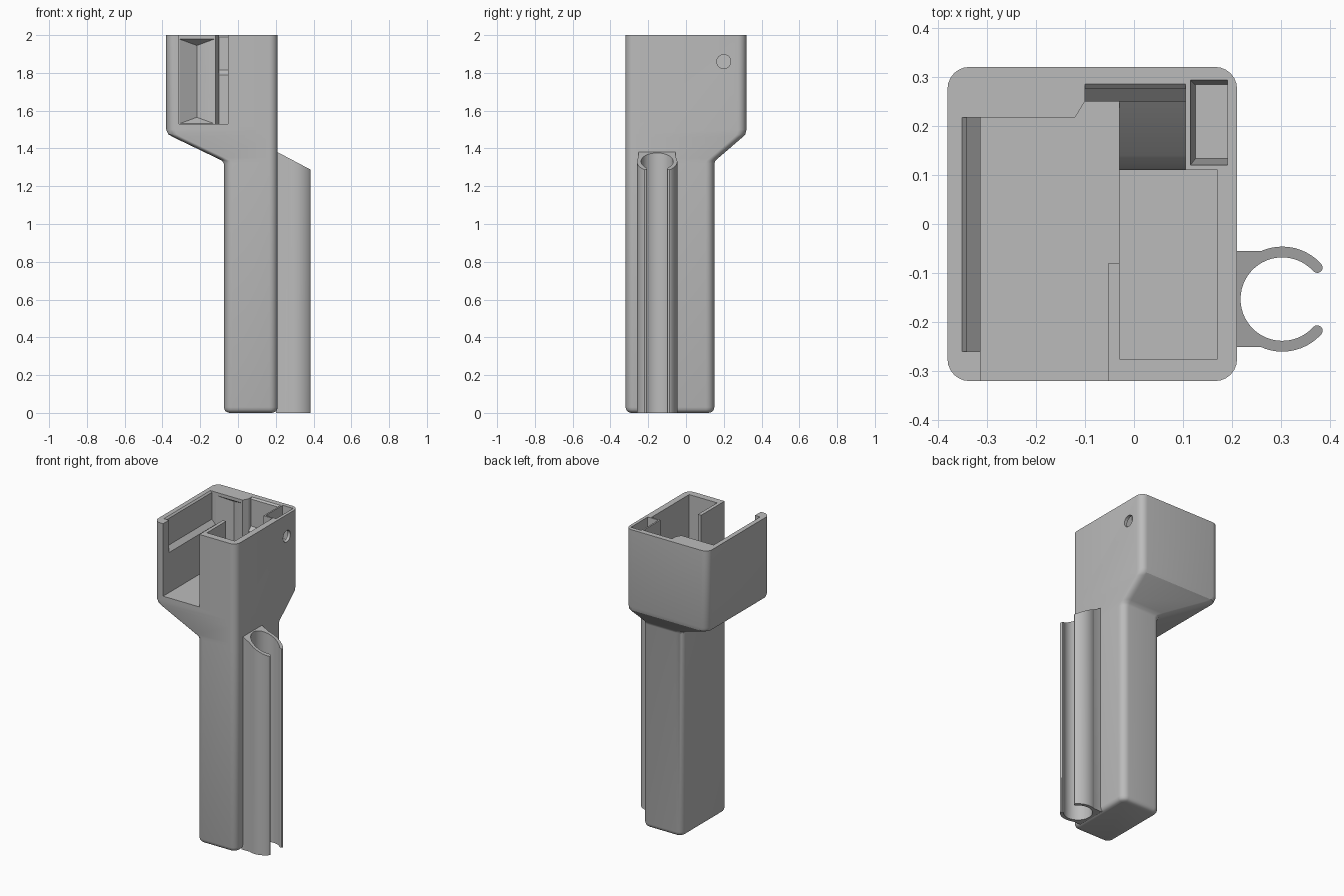
import bpy, bmesh
from math import sin, cos, pi, radians
from mathutils import Vector

cube = bpy.data.objects.get("Cube")
if cube:
    bpy.data.objects.remove(cube, do_unlink=True)

grey = bpy.data.materials.new("plain grey plastic")
grey.use_nodes = True
colour = (0.5, 0.5, 0.5, 1)
grey.diffuse_color = colour
grey.node_tree.nodes["Principled BSDF"].inputs["Base Color"].default_value = colour


def make_object(name, bm):
    bmesh.ops.recalc_face_normals(bm, faces=bm.faces)
    mesh = bpy.data.meshes.new(name)
    bm.to_mesh(mesh)
    bm.free()
    mesh.materials.append(grey)
    obj = bpy.data.objects.new(name, mesh)
    bpy.context.collection.objects.link(obj)
    return obj


def prism_mesh(profile, axis, low, high):
    """Extrude a flat profile along the given axis."""
    def place(a, b, depth):
        return {"x": (depth, a, b), "y": (a, depth, b), "z": (a, b, depth)}[axis]
    bm = bmesh.new()
    face = bm.faces.new([bm.verts.new(place(a, b, low)) for a, b in profile])
    moved = bmesh.ops.extrude_face_region(bm, geom=[face])["geom"]
    bmesh.ops.translate(bm, vec=place(0, 0, high - low),
                        verts=[v for v in moved if isinstance(v, bmesh.types.BMVert)])
    return bm


def prism(name, profile, axis, low, high):
    return make_object(name, prism_mesh(profile, axis, low, high))


def hull(name, points):
    bm = bmesh.new()
    for p in points:
        bm.verts.new(p)
    bmesh.ops.convex_hull(bm, input=bm.verts)
    return make_object(name, bm)


def rectangle(x0, x1, y0, y1):
    return [(x0, y0), (x1, y0), (x1, y1), (x0, y1)]


def arc(cx, cy, radius, start, end, steps):
    angles = [radians(start + (end - start) * i / steps) for i in range(steps + 1)]
    return [(cx + radius * cos(a), cy + radius * sin(a)) for a in angles]


def rounded_rectangle(x0, x1, y0, y1, radius):
    points = []
    corners = [(x1 - radius, y1 - radius), (x0 + radius, y1 - radius),
               (x0 + radius, y0 + radius), (x1 - radius, y0 + radius)]
    for i, (cx, cy) in enumerate(corners):
        points += arc(cx, cy, radius, 90 * i, 90 * i + 90, 6)
    return points


def smooth(obj):
    bpy.ops.object.select_all(action="DESELECT")
    obj.select_set(True)
    bpy.context.view_layer.objects.active = obj
    bpy.ops.object.shade_smooth_by_angle(angle=radians(30))


# Outer shell: lofted rounded sections (height, inset, blend from handle to head)
sections = [(0, .03, 0), (.004, .016, 0), (.009, .009, 0), (.016, .004, 0), (.03, 0, 0),
            (1.32, 0, 0), (1.335, 0, .03), (1.35, 0, .13), (1.46, 0, .88),
            (1.475, 0, .965), (1.5, 0, 1), (2, 0, 1)]
right, front = .21, -.32
bm = bmesh.new()
rings = []
for z, inset, blend in sections:
    left = -.075 - .305 * blend
    back = .15 + .17 * blend
    outline = rounded_rectangle(left + inset, right - inset, front + inset, back - inset,
                                .045 - inset)
    rings.append([bm.verts.new((x, y, z)) for x, y in outline])
for lower, upper in zip(rings, rings[1:]):
    count = len(lower)
    for i in range(count):
        j = (i + 1) % count
        bm.faces.new((lower[i], lower[j], upper[j], upper[i]))
bm.faces.new(rings[0])
bm.faces.new(rings[-1])
body = make_object("handle_and_head", bm)

# Head cavity with front opening and short partition
floor = 1.53
bay = [(-.313, -.4), (-.053, -.4), (-.053, -.08), (-.03, -.08), (-.03, -.275), (.17, -.275),
       (.17, .11), (.105, .11), (.105, .25), (-.1, .25), (-.12, .217), (-.313, .217)]
cutters = [prism("head_cavity", bay, "z", floor, 2.1)]

# Deep handle cavity and the ramp leading into it
cutters.append(prism("handle_cavity", rectangle(-.03, .17, -.275, .11), "z", .04, 1.6))
ramp = [(.05, 1.36), (.11, 1.36), (.113, 1.385), (.122, 1.41), (.14, 1.433),
        (.25, floor), (.25, 1.6), (.05, 1.6)]
cutters.append(prism("handle_ramp", ramp, "x", -.03, .105))

# Chamfered recesses in the side and back walls
side_recess = [(-.3, 1.777), (-.34, 1.817), (-.34, 1.99), (-.36, 2.01), (-.3, 2.01)]
cutters.append(prism("side_recess", side_recess, "y", -.26, .217))
back_recess = [(.24, 1.78), (.275, 1.815), (.275, 1.99), (.295, 2.01), (.24, 2.01)]
cutters.append(prism("back_recess", back_recess, "x", -.1, .105))

# Vee groove in the thick part of the back wall
groove = [(x, .215, z) for x in (-.313, -.122) for z in (floor, 1.98)]
groove += [(-.218, .27, z) for z in (1.565, 1.945)]
cutters.append(hull("vee_groove", groove))

# Tapered corner pocket and the round hole into it
pocket = [(x, y, 2.001) for x, y in rectangle(.115, .19, .12, .293)]
pocket += [(x, y, 1.79) for x, y in rectangle(.125, .19, .133, .283)]
cutters.append(hull("corner_pocket", pocket))
circle = arc(.2, 1.86, .037, 0, 360, 32)[:-1]
cutters.append(prism("side_hole", circle, "x", .16, .26))

# Cut everything out, then drop the cutters
for cutter in cutters:
    cutter.hide_render = True
    cut = body.modifiers.new(cutter.name, "BOOLEAN")
    cut.operation = "DIFFERENCE"
    cut.solver = "EXACT"
    cut.object = cutter
bpy.context.view_layer.update()
graph = bpy.context.evaluated_depsgraph_get()
result = bpy.data.meshes.new_from_object(body.evaluated_get(graph))
body.modifiers.clear()
body.data = result
for cutter in cutters:
    bpy.data.objects.remove(cutter, do_unlink=True)
smooth(body)

# Side clip: open ring on a flat mount, with rounded tips and a slanted top
cx, cy, outer, inner, gap = .302, -.153, .107, .085, 42
middle, tip = (outer + inner) / 2, (outer - inner) / 2
upper_tip = arc(cx, cy, middle, gap, gap, 1)[0]
lower_tip = arc(cx, cy, middle, -gap, -gap, 1)[0]
plan = [(.2, -.055), (.26, -.055)]
plan += arc(cx, cy, outer, 110, gap, 10)
plan += arc(*upper_tip, tip, gap, gap - 180, 6)[1:-1]
plan += arc(cx, cy, inner, gap, 360 - gap, 40)
plan += arc(*lower_tip, tip, 180 - gap, -gap, 6)[1:-1]
plan += arc(cx, cy, outer, -gap, -110, 10)
plan += [(.26, -.251), (.2, -.251)]
bm = prism_mesh(plan, "z", 0, 1.5)
bmesh.ops.bisect_plane(bm, geom=bm.verts[:] + bm.edges[:] + bm.faces[:],
                       plane_co=(.21, 0, 1.38), plane_no=Vector((.09, 0, .17)).normalized(),
                       clear_outer=True)
bmesh.ops.holes_fill(bm, edges=[e for e in bm.edges if e.is_boundary])
smooth(make_object("side_clip", bm))
